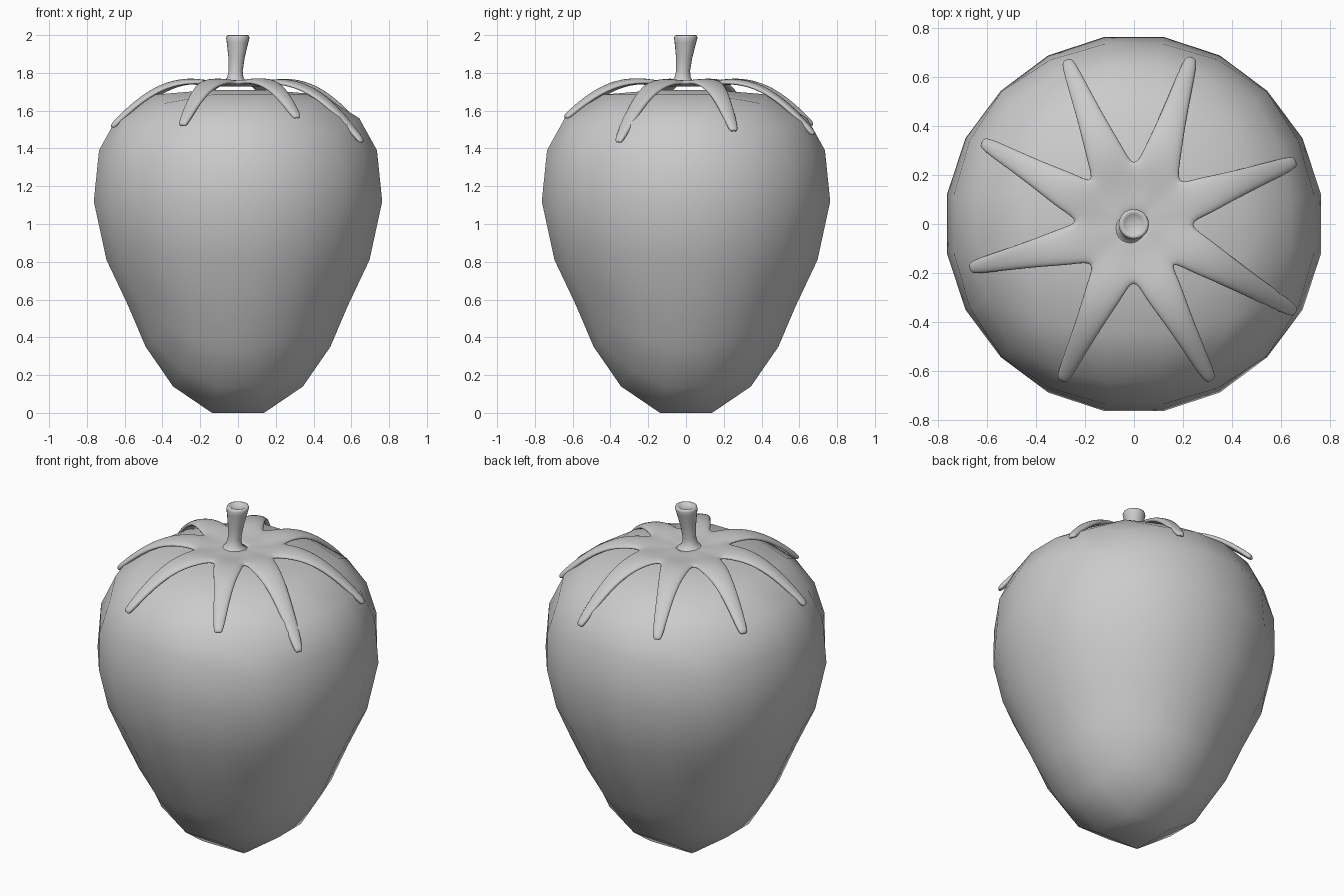
import bpy, bmesh, math
from mathutils import Vector

if "Cube" in bpy.data.objects:
    bpy.data.objects.remove(bpy.data.objects["Cube"])


def finish(bm, name):
    bmesh.ops.remove_doubles(bm, verts=bm.verts, dist=0.0005)
    bmesh.ops.recalc_face_normals(bm, faces=bm.faces)
    me = bpy.data.meshes.new(name)
    bm.to_mesh(me)
    bm.free()
    for p in me.polygons:
        p.use_smooth = True
    ob = bpy.data.objects.new(name, me)
    bpy.context.collection.objects.link(ob)
    return ob


# Fruit body: 5x5-per-side quad sphere, its latitude mapped to (radius, height)
PROFILE = [(12.6, .20, 1.71), (28.1, .46, 1.685), (45.4, .65, 1.56), (63.3, .745, 1.39),
           (81.1, .773, 1.12), (98.9, .705, .81), (116.7, .59, .57),
           (134.6, .495, .35), (151.9, .36, .14), (167.4, .195, 0)]


def profile(colat):
    n = len(PROFILE)
    i = 0
    while i < n - 2 and colat > PROFILE[i + 1][0]:
        i += 1
    a, b = PROFILE[i], PROFILE[i + 1]
    t = min(1, max(0, (colat - a[0]) / (b[0] - a[0])))
    p, q = PROFILE[max(i - 1, 0)], PROFILE[min(i + 2, n - 1)]
    return [0.5 * (2 * a[k] + (b[k] - p[k]) * t
                   + (2 * p[k] - 5 * a[k] + 4 * b[k] - q[k]) * t * t
                   + (3 * a[k] - p[k] - 3 * b[k] + q[k]) * t ** 3) for k in (1, 2)]


bm = bmesh.new()
bmesh.ops.create_cube(bm, size=2)
bmesh.ops.subdivide_edges(bm, edges=bm.edges[:], cuts=4, use_grid_fill=True)
for v in bm.verts:
    d = Vector([math.tan(c * math.pi / 4) for c in v.co]).normalized()
    r, z = profile(math.degrees(math.acos(d.z)))
    az = math.atan2(d.y, d.x)
    v.co = (r * math.cos(az), r * math.sin(az), max(z, 0))
finish(bm, "fruit_body")

# Leafy cap: eight sepals sharing a central disc
VALLEYS = [(.22, 0), (.18, .165), (0, .235), (-.17, .17), (-.225, .01),
           (-.165, -.155), (0, -.225), (.15, -.155)]
TIPS = [(.66, .255, 1.49), (.235, .68, 1.47), (-.275, .67, 1.52), (-.62, .335, 1.52),
        (-.67, -.18, 1.51), (-.295, -.64, 1.52), (.315, -.64, 1.56), (.66, -.36, 1.43)]
WIDTHS = [(.15, .082), (.35, .066), (.55, .052), (.75, .041), (.92, .031), (1, .02)]
bm = bmesh.new()
for i, tip in enumerate(TIPS):
    a, b = Vector(VALLEYS[i]), Vector(VALLEYS[(i + 1) % 8])
    mid = (a + b) / 2
    end = Vector(tip[:2])
    rows = []
    for f, z in ((.2, 1.742), (.6, 1.738), (1, 1.748)):
        rows.append([(*(a * f), z), (*(mid * f), z + .006 * f), (*(b * f), z)])
    axis = (end - mid).normalized()
    side = Vector((axis.y, -axis.x))
    for s, w in WIDTHS:
        c = mid.lerp(end, s)
        z = 1.75 - (1.75 - tip[2]) * s ** 1.7 + .035 * math.sin(math.pi * s)
        rows.append([(*(c + side * w), z - .006), (*c, z + .006), (*(c - side * w), z - .006)])
    grid = [[bm.verts.new(p) for p in row] for row in rows]
    for r0, r1 in zip(grid, grid[1:]):
        for k in (0, 1):
            bm.faces.new((r0[k], r1[k], r1[k + 1], r0[k + 1]))
cap = finish(bm, "leaf_cap")
sol = cap.modifiers.new("thickness", 'SOLIDIFY')
sol.thickness = .028
sol.offset = 0
sub = cap.modifiers.new("smooth", 'SUBSURF')
sub.levels = sub.render_levels = 2

# Stem: flared at the foot, widening to a dished top, leaning slightly
STEM = [(.10, 1.735), (.06, 1.752), (.043, 1.775), (.037, 1.81), (.043, 1.88), (.057, 1.96),
        (.062, 1.985), (.058, 1.998), (.05, 2.0), (.04, 1.994), (.025, 1.985)]
bm = bmesh.new()
rings = []
for r, z in STEM:
    lean = (2 - z) / .25
    rings.append([bm.verts.new((r * math.cos(k * math.pi / 10) - .016 * lean,
                                r * math.sin(k * math.pi / 10) - .02 * lean, z))
                  for k in range(20)])
for r0, r1 in zip(rings, rings[1:]):
    for k in range(20):
        bm.faces.new((r0[k], r0[(k + 1) % 20], r1[(k + 1) % 20], r1[k]))
bm.faces.new(rings[-1])
bm.faces.new(rings[0][::-1])
finish(bm, "stem")
